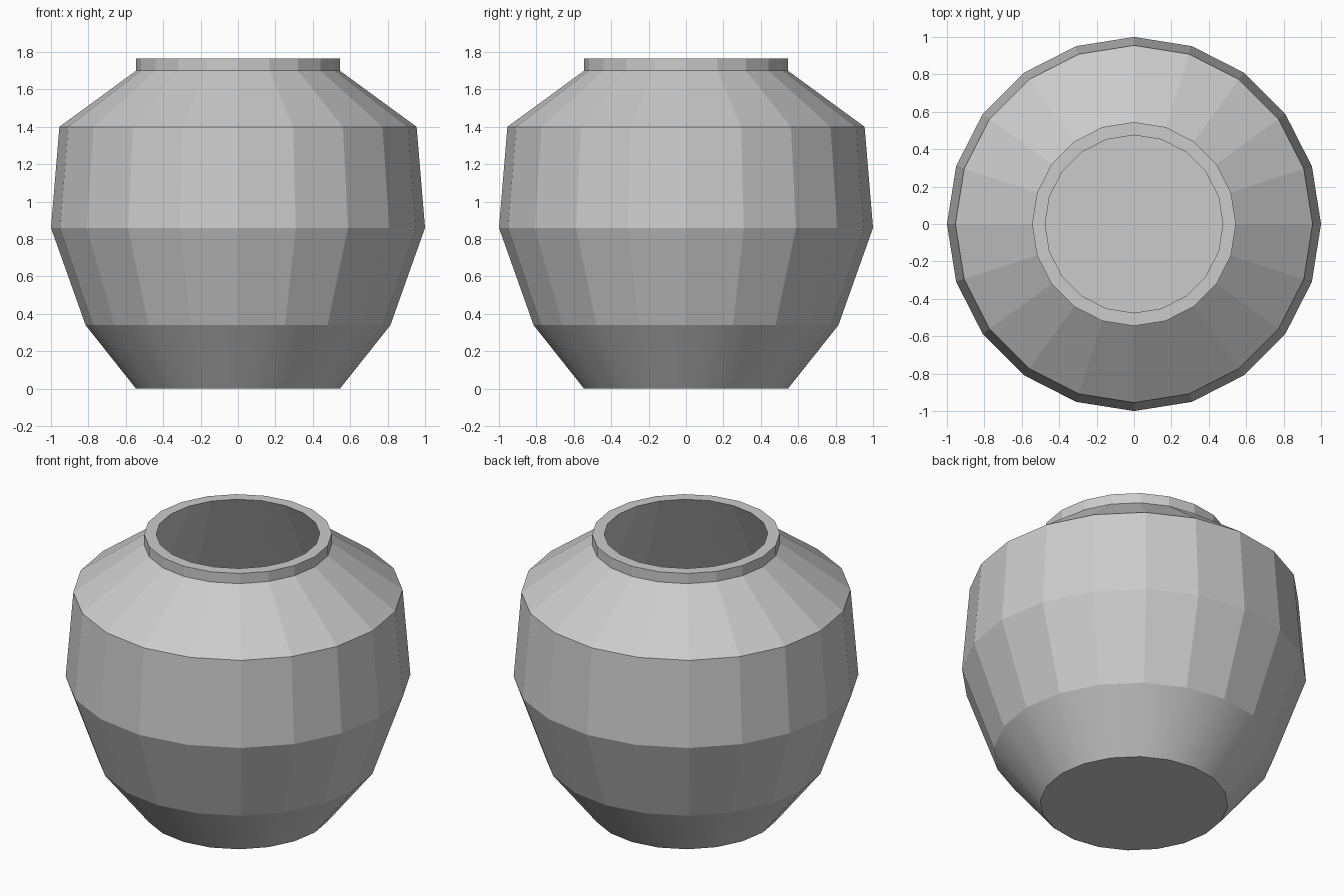
import bpy, bmesh
from math import cos, sin, tau

if "Cube" in bpy.data.objects:
    bpy.data.objects.remove(bpy.data.objects["Cube"])

SIDES = 20

# Profile (radius, height): outside from foot to rim, then down the inside
PROFILE = [
    (0.545, 0.00), (0.815, 0.34), (1.00, 0.86), (0.955, 1.40),
    (0.545, 1.70), (0.545, 1.765),
    (0.475, 1.765), (0.90, 0.86), (0.75, 0.38), (0.50, 0.07),
]

bm = bmesh.new()
rings = [[bm.verts.new((r * cos(tau * i / SIDES), r * sin(tau * i / SIDES), z))
          for i in range(SIDES)] for r, z in PROFILE]

# Walls: only the lowest outside band is smooth
for level, (low, high) in enumerate(zip(rings, rings[1:])):
    for i in range(SIDES):
        j = (i + 1) % SIDES
        face = bm.faces.new((low[i], low[j], high[j], high[i]))
        face.smooth = level == 0

# Underside and inner floor
bm.faces.new(list(reversed(rings[0])))
bm.faces.new(rings[-1])

mesh = bpy.data.meshes.new("vase")
bm.to_mesh(mesh)
bm.free()
vase = bpy.data.objects.new("vase", mesh)
bpy.context.collection.objects.link(vase)
